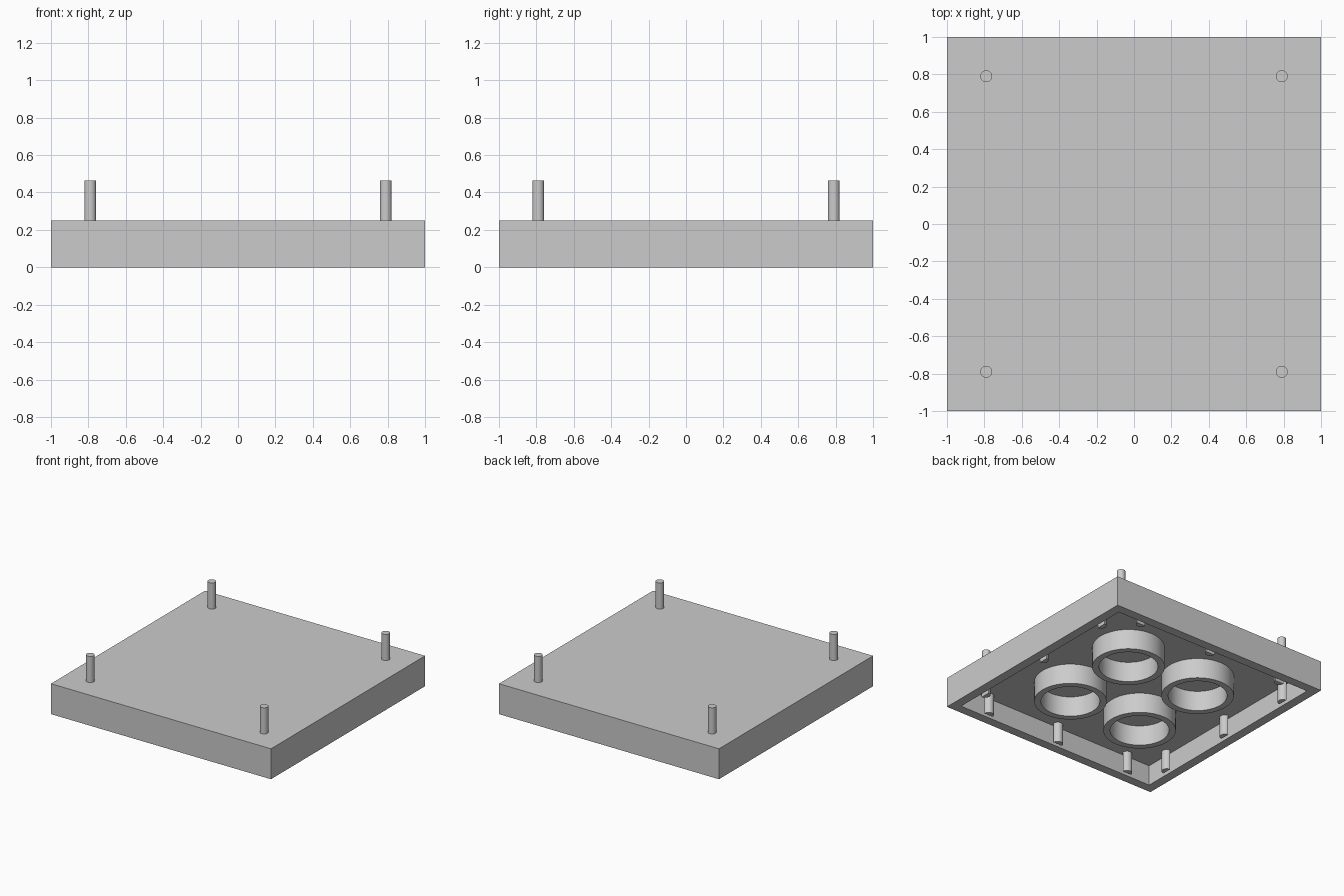
import bpy, bmesh, math
from mathutils import Matrix, Vector

if "Cube" in bpy.data.objects:
    bpy.data.objects.remove(bpy.data.objects["Cube"], do_unlink=True)

TOP = 0.25        # upper face of the slab
CEILING = 0.167   # underside of the slab's roof
INNER = 0.893     # half width of the hollow

grey = bpy.data.materials.new("light grey")
grey.use_nodes = True
grey.diffuse_color = (0.6, 0.6, 0.6, 1)
grey.node_tree.nodes["Principled BSDF"].inputs["Base Color"].default_value = (0.6, 0.6, 0.6, 1)


def add_object(name, bm, smooth=False):
    bmesh.ops.recalc_face_normals(bm, faces=bm.faces)
    mesh = bpy.data.meshes.new(name)
    bm.to_mesh(mesh)
    bm.free()
    mesh.materials.append(grey)
    obj = bpy.data.objects.new(name, mesh)
    bpy.context.collection.objects.link(obj)
    if smooth:
        bpy.ops.object.select_all(action='DESELECT')
        obj.select_set(True)
        bpy.context.view_layer.objects.active = obj
        bpy.ops.object.shade_smooth_by_angle(angle=math.radians(35))
    return obj


def arc(radius, start, end, count, z):
    angles = [start + (end - start) * i / count for i in range(count + 1)]
    return [Vector((radius * math.cos(a), radius * math.sin(a), z)) for a in angles]


def prism(name, outline, height, matrix):
    bm = bmesh.new()
    face = bm.faces.new([bm.verts.new(p) for p in outline])
    out = bmesh.ops.extrude_face_region(bm, geom=[face], use_keep_orig=True)
    moved = [v for v in out["geom"] if isinstance(v, bmesh.types.BMVert)]
    bmesh.ops.translate(bm, verts=moved, vec=(0, 0, height))
    bm.transform(matrix)
    return add_object(name, bm, smooth=True)


def ring(name, x, y, outer, inner, height):
    # Spin a rectangular wall section about the vertical axis
    bm = bmesh.new()
    section = [(inner, 0), (outer, 0), (outer, height), (inner, height)]
    verts = [bm.verts.new((r, 0, z)) for r, z in section]
    edges = [bm.edges.new((verts[i], verts[(i + 1) % 4])) for i in range(4)]
    bmesh.ops.spin(bm, geom=verts + edges, axis=(0, 0, 1), cent=(0, 0, 0),
                   angle=math.tau, steps=64, use_merge=True)
    bmesh.ops.remove_doubles(bm, verts=bm.verts, dist=0.0001)
    bm.transform(Matrix.Translation((x, y, 0)))
    return add_object(name, bm, smooth=True)


# Slab: a box hollowed from below
bm = bmesh.new()
bmesh.ops.create_cube(bm, size=1)
bm.transform(Matrix.Translation((0, 0, TOP / 2)) @ Matrix.Diagonal((2, 2, TOP, 1)))
bm.normal_update()
floor = min(bm.faces, key=lambda f: f.calc_center_median().z)
bmesh.ops.inset_region(bm, faces=[floor], thickness=1 - INNER)
hollow = bmesh.ops.extrude_face_region(bm, geom=[floor])
bmesh.ops.translate(bm, vec=(0, 0, CEILING),
                    verts=[v for v in hollow["geom"] if isinstance(v, bmesh.types.BMVert)])
if floor.is_valid:
    bmesh.ops.delete(bm, geom=[floor], context='FACES_ONLY')
add_object("slab", bm)

# Corner pegs on top and socket rings underneath
for side_y, row in ((-1, "front"), (1, "back")):
    for side_x, side in ((-1, "right"), (1, "left")):
        peg_place = Matrix.Translation((0.79 * side_x, 0.79 * side_y, TOP))
        prism(f"peg_{row}_{side}", arc(0.032, 0, math.tau, 32, 0)[:-1], 0.215, peg_place)
        ring(f"socket_ring_{row}_{side}", 0.34 * side_x, 0.34 * side_y, 0.273, 0.222, CEILING)

# Half-round ribs, three on each inner wall
for i, wall in enumerate(("left", "back", "right", "front")):
    turn = Matrix.Rotation(i * math.pi / 2, 4, 'Z')
    for n, offset in enumerate((-0.68, 0, 0.68)):
        half_round = arc(0.04, math.pi / 2, 3 * math.pi / 2, 12, 0)
        prism(f"rib_{wall}_{n + 1}", half_round, CEILING,
              turn @ Matrix.Translation((INNER, offset, 0)))
